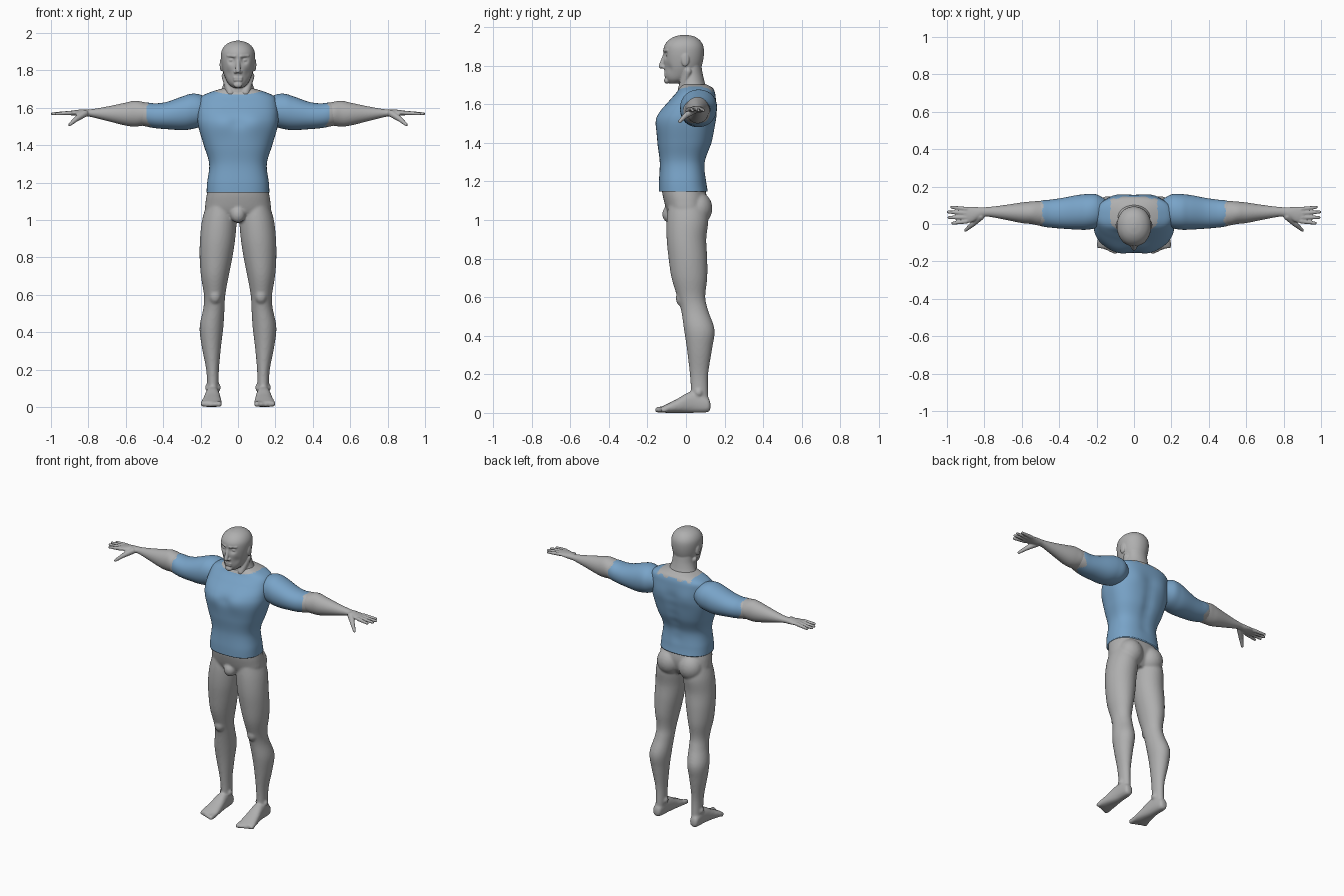
import bpy, bmesh, math
from mathutils import Vector, Matrix

old = bpy.data.objects.get("Cube")
if old:
    bpy.data.objects.remove(old)


def material(name, colour):
    m = bpy.data.materials.new(name)
    m.use_nodes = True
    m.diffuse_color = colour
    m.node_tree.nodes["Principled BSDF"].inputs["Base Color"].default_value = colour
    return m


SKIN = material("grey skin", (.43, .43, .43, 1))
CLOTH = material("blue cloth", (.19, .37, .58, 1))


def spline(p, q, r, s, t):
    return [b + t / 2 * (c - a + t * (2 * a - 5 * b + 4 * c - d + t * (3 * (b - c) + d - a)))
            for a, b, c, d in zip(p, q, r, s)]


def loft(bm, axis, sections, side=1, power=2.0, segs=48, steps=5):
    """Skin smooth oval rings; each section is (position, a min, a max, b min, b max)."""
    rows, n = [], len(sections)
    for i in range(n - 1):
        four = [sections[min(max(j, 0), n - 1)] for j in range(i - 1, i + 3)]
        rows += [spline(*four, k / steps) for k in range(steps)]
    rows.append(sections[-1])
    rings = []
    for pos, a0, a1, b0, b1 in rows:
        ring = []
        for k in range(segs):
            ang = math.tau * k / segs
            c, s = math.cos(ang), math.sin(ang)
            a = (a0 + a1) / 2 + (a1 - a0) / 2 * math.copysign(abs(c) ** (2 / power), c)
            b = (b0 + b1) / 2 + (b1 - b0) / 2 * math.copysign(abs(s) ** (2 / power), s)
            x, y, z = {"x": (pos, a, b), "y": (a, pos, b), "z": (a, b, pos)}[axis]
            ring.append(bm.verts.new((x * side, y, z)))
        rings.append(ring)
    for lo, hi in zip(rings, rings[1:]):
        for k in range(segs):
            j = (k + 1) % segs
            bm.faces.new((lo[k], lo[j], hi[j], hi[k]))
    bm.faces.new(rings[0])
    bm.faces.new(rings[-1])


def ball(bm, centre, size):
    mat = Matrix.Translation(centre) @ Matrix.Diagonal((*size, 1))
    bmesh.ops.create_uvsphere(bm, u_segments=24, v_segments=16, radius=1, matrix=mat)


def limb(bm, a, b, ra, rb):
    """Tapered rod with round ends."""
    a, b = Vector(a), Vector(b)
    d = b - a
    mat = Matrix.Translation((a + b) / 2) @ d.to_track_quat("Z", "Y").to_matrix().to_4x4()
    bmesh.ops.create_cone(bm, cap_ends=True, segments=20, radius1=ra, radius2=rb,
                          depth=d.length, matrix=mat)
    ball(bm, a, (ra,) * 3)
    ball(bm, b, (rb,) * 3)


def bump(bm, centre, radius, push):
    """Soft bulge or dent around a point."""
    for v in bm.verts:
        f = math.exp(-((v.co - Vector(centre)).length / radius) ** 2)
        v.co += Vector(push) * f


def finish(bm, name, voxel=0, is_skin=None):
    bmesh.ops.recalc_face_normals(bm, faces=bm.faces)
    mesh = bpy.data.meshes.new(name)
    for f in bm.faces:
        f.smooth = True
        if is_skin and is_skin(f.calc_center_median()):
            f.material_index = 1
    bm.to_mesh(mesh)
    bm.free()
    ob = bpy.data.objects.new(name, mesh)
    bpy.context.collection.objects.link(ob)
    if is_skin:
        mesh.materials.append(CLOTH)
    mesh.materials.append(SKIN)
    if voxel:
        r = ob.modifiers.new("blend", "REMESH")
        r.mode, r.voxel_size, r.use_smooth_shade = "VOXEL", voxel, True
        s = ob.modifiers.new("soften", "SMOOTH")
        s.factor, s.iterations = .5, 4
    return ob


# Pelvis, legs and feet
bm = bmesh.new()
loft(bm, "z", [(.99, -.1, .1, -.06, .07), (1.04, -.17, .17, -.095, .1),
               (1.1, -.173, .173, -.115, .11), (1.16, -.162, .162, -.125, .1),
               (1.22, -.15, .15, -.12, .09)], power=2.3)
ball(bm, (0, -.085, 1.03), (.04, .038, .045))
LEG = [(1.09, .02, .165, -.09, .1), (1, .008, .192, -.1, .115), (.9, .015, .203, -.1, .105),
       (.8, .03, .205, -.09, .11), (.7, .05, .198, -.075, .11), (.6, .068, .182, -.045, .1),
       (.53, .072, .185, -.025, .115), (.43, .078, .205, -.01, .148),
       (.33, .09, .195, .005, .135), (.2, .102, .17, .02, .115),
       (.1, .104, .165, .025, .115), (.04, .11, .165, .02, .12)]
FOOT = [(.127, .125, .155, .02, .05), (.11, .11, .167, .003, .08), (.03, .1, .173, 0, .11),
        (-.05, .09, .188, 0, .07), (-.1, .087, .198, 0, .045), (-.13, .092, .196, .004, .03)]
for s in (1, -1):
    loft(bm, "z", LEG, s)
    loft(bm, "y", FOOT, s, power=2.4)
    ball(bm, (s * .08, .062, 1.06), (.08, .075, .085))
    ball(bm, (s * .123, -.018, .595), (.034, .035, .045))
    for i in range(5):
        x, r = .102 + .022 * i, .016 - .0015 * i
        limb(bm, (s * x, -.11, .02), (s * x, -.145 + .008 * i, r), r, r)
    for dx in (.103, .165):
        ball(bm, (s * dx, .065, .105), (.012, .018, .018))
finish(bm, "legs", .0075)

# Forearms and hands
FOREARM = [(.4, 0, .11, 1.51, 1.61), (.5, -.008, .122, 1.505, 1.63),
           (.55, 0, .12, 1.5, 1.638), (.6, .005, .115, 1.505, 1.628),
           (.7, .025, .1, 1.53, 1.607), (.79, .04, .09, 1.552, 1.592),
           (.83, .028, .09, 1.553, 1.592), (.87, .008, .092, 1.558, 1.588),
           (.91, .01, .09, 1.562, 1.582)]
FINGERS = [(.08, .09, .975), (.058, .064, .993), (.035, .035, .99), (.014, .004, .97)]
for s, word in ((1, "left"), (-1, "right")):
    bm = bmesh.new()
    loft(bm, "x", FOREARM, s)
    for y0, y1, tip in FINGERS:
        limb(bm, (s * .895, y0, 1.573), (s * tip, y1, 1.568), .012, .0085)
    limb(bm, (s * .82, .04, 1.57), (s * .865, -.003, 1.54), .02, .014)
    limb(bm, (s * .865, -.003, 1.54), (s * .9, -.033, 1.51), .014, .009)
    finish(bm, word + "_forearm_and_hand", .0045)

# Head and neck
bm = bmesh.new()
HEAD = [(1.707, .025, -.085, -.035), (1.73, .052, -.103, .02), (1.77, .072, -.112, .068),
        (1.81, .084, -.115, .085), (1.86, .091, -.118, .093), (1.9, .089, -.113, .09),
        (1.93, .073, -.092, .073), (1.95, .045, -.06, .045), (1.959, .012, -.022, .008)]
loft(bm, "z", [(z, -w, w, f, b) for z, w, f, b in HEAD], segs=96, steps=8, power=2.1)
for s in (1, -1):
    bump(bm, (s * .034, -.11, 1.855), .018, (0, .018, 0))
    bump(bm, (s * .05, -.09, 1.785), .024, (0, .008, 0))
NECK = [(1.62, .12, -.015, .125), (1.67, .112, -.035, .122), (1.7, .088, -.035, .102),
        (1.75, .073, -.035, .088), (1.8, .068, -.02, .08)]
loft(bm, "z", [(z, -w, w, f, b) for z, w, f, b in NECK])
limb(bm, (0, -.108, 1.855), (0, -.129, 1.797), .011, .013)
ball(bm, (0, -.1, 1.722), (.024, .014, .016))
limb(bm, (-.018, -.106, 1.761), (.018, -.106, 1.761), .0075, .0075)
limb(bm, (-.016, -.104, 1.749), (.016, -.104, 1.749), .0085, .0085)
for s in (1, -1):
    ball(bm, (s * .013, -.114, 1.792), (.01, .013, .009))
    limb(bm, (s * .016, -.113, 1.876), (s * .055, -.096, 1.879), .0075, .006)
    ball(bm, (s * .034, -.09, 1.855), (.017, .015, .011))
    ball(bm, (s * .089, -.004, 1.83), (.009, .021, .035))
    limb(bm, (s * .04, -.02, 1.68), (s * .068, .01, 1.77), .022, .02)
finish(bm, "head_and_neck", .004)


# Shirt body, with bare skin above the neckline
def above_neckline(p):
    if p.y > .05:
        return abs(p.x) < .125 and p.z > 1.67 + .008 * math.sin(abs(p.x) * 90)
    return p.z > 1.67 + 1.2 * p.x ** 2


bm = bmesh.new()
TORSO = [(1.147, .168, -.14, .113), (1.2, .165, -.14, .105), (1.3, .154, -.136, .1),
         (1.4, .183, -.148, .135), (1.5, .212, -.152, .153), (1.56, .216, -.133, .157),
         (1.62, .21, -.085, .155), (1.66, .195, -.05, .15), (1.685, .145, -.035, .137),
         (1.703, .085, -.025, .105)]
loft(bm, "z", [(z, -w, w, f, b) for z, w, f, b in TORSO], segs=96, steps=8, power=2.5)
for s in (1, -1):
    bump(bm, (s * .08, -.14, 1.52), .06, (0, -.01, 0))
    bump(bm, (s * .1, .15, 1.56), .06, (0, .007, 0))
for k in range(6):
    bump(bm, (0, .13, 1.25 + .06 * k), .035, (0, -.009, 0))
bump(bm, (0, -.15, 1.52), .03, (0, .006, 0))
finish(bm, "shirt_body", is_skin=above_neckline)

# Sleeves with uneven ends
SLEEVE = [(.15, .01, .13, 1.53, 1.64), (.2, -.02, .158, 1.5, 1.67),
          (.25, -.03, .16, 1.486, 1.675), (.3, -.03, .155, 1.481, 1.66),
          (.38, -.025, .14, 1.486, 1.632), (.44, -.02, .131, 1.491, 1.624),
          (.49, -.013, .126, 1.5, 1.628), (.53, .002, .116, 1.51, 1.622)]


def past_cuff(p):
    return abs(p.x) > .485 + .02 * math.sin(p.y * 60 + 1) * math.cos(p.z * 40)


for s, word in ((1, "left"), (-1, "right")):
    bm = bmesh.new()
    loft(bm, "x", SLEEVE, s, power=2.1, steps=8)
    finish(bm, word + "_sleeve", is_skin=past_cuff)
